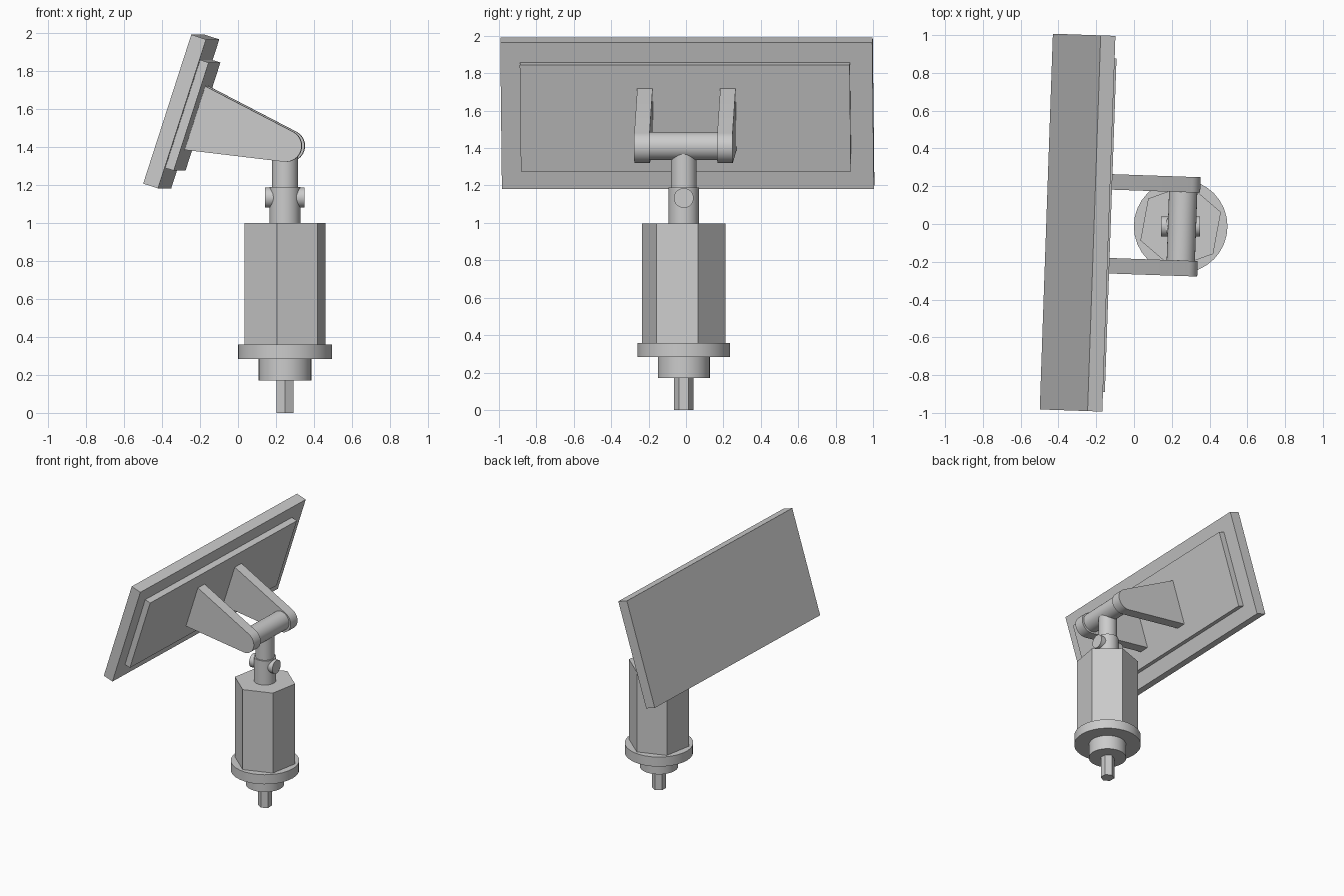
import bpy, bmesh
from math import radians, sin, cos, pi, atan2, acos, hypot
from mathutils import Matrix, Vector

if "Cube" in bpy.data.objects:
    bpy.data.objects.remove(bpy.data.objects["Cube"])

# Axis of the post; the swivelling head is turned 2 degrees about it
POST = Matrix.Translation((0.247, -0.012, 0))
HEAD = POST @ Matrix.Rotation(radians(-2), 4, 'Z')
TILT = radians(17.9)


def finish(name, bm, matrix, smooth=False):
    bmesh.ops.transform(bm, matrix=matrix, verts=bm.verts)
    bmesh.ops.recalc_face_normals(bm, faces=bm.faces)
    mesh = bpy.data.meshes.new(name)
    bm.to_mesh(mesh)
    bm.free()
    ob = bpy.data.objects.new(name, mesh)
    bpy.context.collection.objects.link(ob)
    if smooth:
        bpy.ops.object.select_all(action='DESELECT')
        ob.select_set(True)
        bpy.context.view_layer.objects.active = ob
        bpy.ops.object.shade_smooth_by_angle(angle=radians(30))
    return ob


def prism(name, r, a, b, matrix, sides=32, turn=0.0):
    """Cylinder or prism along local z from a to b."""
    bm = bmesh.new()
    bmesh.ops.create_cone(bm, cap_ends=True, segments=sides, radius1=r, radius2=r, depth=b - a)
    # create_cone starts its first corner on +y
    place = Matrix.Translation((0, 0, (a + b) / 2)) @ Matrix.Rotation(radians(turn), 4, 'Z')
    return finish(name, bm, matrix @ place, smooth=sides > 8)


def box(name, size, matrix):
    bm = bmesh.new()
    bmesh.ops.create_cube(bm, size=1)
    return finish(name, bm, matrix @ Matrix.Diagonal((*size, 1)))


def extrude_y(name, pts, y0, y1, matrix):
    """Extrude an (x, z) outline along y."""
    bm = bmesh.new()
    face = bm.faces.new([bm.verts.new((x, y0, z)) for x, z in pts])
    out = bmesh.ops.extrude_face_region(bm, geom=[face])
    verts = [v for v in out['geom'] if isinstance(v, bmesh.types.BMVert)]
    bmesh.ops.translate(bm, verts=verts, vec=(0, y1 - y0, 0))
    return finish(name, bm, matrix, smooth=True)


# Post, from the ground up
prism("base_pin", 0.051, 0.0, 0.18, POST, 6, 0)
prism("lower_collar", 0.139, 0.17, 0.285, POST)
prism("base_flange", 0.248, 0.283, 0.359, POST)
prism("hex_housing", 0.226, 0.355, 0.998, POST, 6, 19.5 - 30)
prism("neck_sleeve", 0.081, 0.99, 1.19, POST)
prism("neck_shaft", 0.069, 1.18, 1.40, POST)

# Clamp bolt through the sleeve
prism("clamp_bolt", 0.053, -0.104, 0.102,
      POST @ Matrix.Translation((0, 0, 1.133)) @ Matrix.Rotation(pi / 2, 4, 'Y'))

# Hinge bar along y
prism("hinge_bar", 0.075, -0.185, 0.185,
      HEAD @ Matrix.Translation((0.007, 0, 1.41)) @ Matrix.Rotation(pi / 2, 4, 'X'))

# Arm outline: two corners on the plate, tangent to a round end
cx, cz, r = 0.013, 1.405, 0.084
top, bottom = (-0.417, 1.723), (-0.527, 1.385)


def tangent(p, sign):
    d = hypot(p[0] - cx, p[1] - cz)
    return atan2(p[1] - cz, p[0] - cx) + sign * acos(r / d)


a0 = tangent(bottom, 1) % (2 * pi) - 2 * pi
a1 = tangent(top, -1)
arc = [(cx + r * cos(a0 + (a1 - a0) * i / 16), cz + r * sin(a0 + (a1 - a0) * i / 16))
       for i in range(17)]
for side, name in ((-1, "front_arm"), (1, "back_arm")):
    extrude_y(name, [top, bottom] + arc, side * 0.181, side * 0.263, HEAD)

# Tilted panel with its backing plate
panel = HEAD @ Matrix.Translation((-0.546, 0, 1.586)) @ Matrix.Rotation(TILT, 4, 'Y')
box("panel", (0.082, 1.99, 0.824), panel)
box("backing_plate", (0.052, 1.765, 0.598), panel @ Matrix.Translation((0.062, -0.008, 0)))
